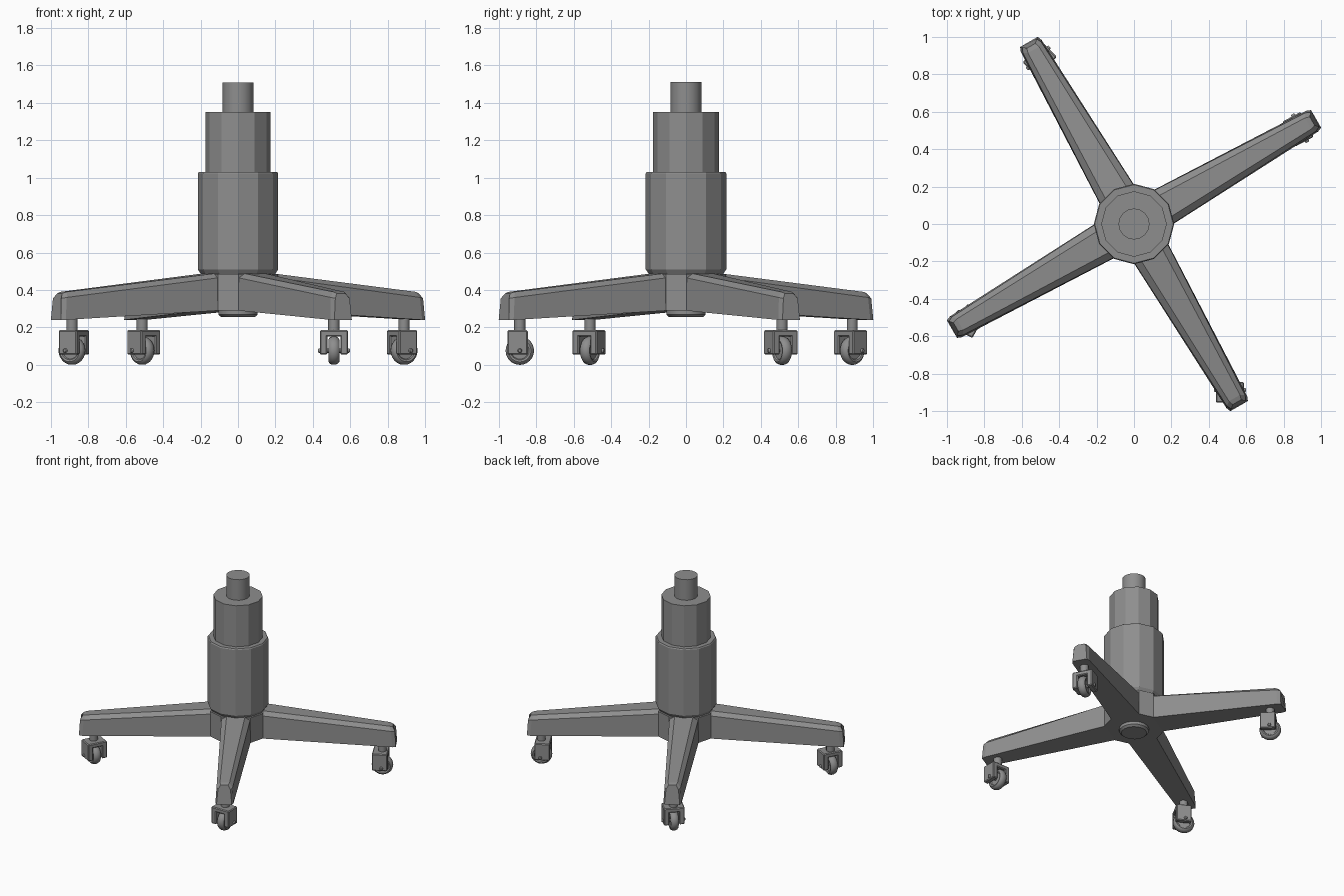
import bpy, bmesh
from math import pi, cos, sin, radians
from mathutils import Matrix, Vector

cube = bpy.data.objects.get("Cube")
if cube:
    bpy.data.objects.remove(cube)

# One plain grey for the whole stand
grey = bpy.data.materials.new("grey_plastic")
grey.use_nodes = True
COLOR = (0.27, 0.27, 0.27, 1)
grey.diffuse_color = COLOR
grey.node_tree.nodes["Principled BSDF"].inputs["Base Color"].default_value = COLOR


def finish(name, bm, matrix=Matrix(), smooth=None, bevel=0):
    bmesh.ops.recalc_face_normals(bm, faces=bm.faces)
    mesh = bpy.data.meshes.new(name)
    bm.to_mesh(mesh)
    bm.free()
    mesh.materials.append(grey)
    obj = bpy.data.objects.new(name, mesh)
    bpy.context.collection.objects.link(obj)
    obj.matrix_world = matrix
    if bevel:
        mod = obj.modifiers.new("bevel", "BEVEL")
        mod.width = bevel
        mod.segments = 1
    if smooth:
        bpy.ops.object.select_all(action="DESELECT")
        obj.select_set(True)
        bpy.context.view_layer.objects.active = obj
        bpy.ops.object.shade_smooth_by_angle(angle=radians(smooth))
    return obj


def loft(bm, rings):
    """Skin closed rings of points and cap both ends."""
    loops = [[bm.verts.new(p) for p in ring] for ring in rings]
    n = len(loops[0])
    for a, b in zip(loops, loops[1:]):
        for i in range(n):
            j = (i + 1) % n
            bm.faces.new((a[i], a[j], b[j], b[i]))
    bm.faces.new(loops[0])
    bm.faces.new(loops[-1])


def lathe(name, profile, sides, matrix=Matrix(), smooth=None):
    """Turn (radius, height) pairs about the local z axis."""
    bm = bmesh.new()
    loft(bm, [[(r * cos(2 * pi * i / sides), r * sin(2 * pi * i / sides), z)
               for i in range(sides)] for r, z in profile])
    return finish(name, bm, matrix, smooth)


def arm_ring(bottom, shoulder, top):
    """Six-sided section; each level is (reach, half width, height)."""
    right = [Vector((r, -w, z)) for r, w, z in (bottom, shoulder, top)]
    left = [Vector((r, w, z)) for r, w, z in (top, shoulder, bottom)]
    return right + left


# Telescoping column
lathe("lower_column", [(0.195, 0.48), (0.215, 0.51), (0.215, 1.022), (0.21, 1.03)], 12)
lathe("middle_column", [(0.175, 1.0), (0.175, 1.35)], 12)
lathe("top_post", [(0.083, 1.33), (0.083, 1.51)], 16, smooth=25)
lathe("hub_cap", [(0.09, 0.255), (0.105, 0.268), (0.105, 0.32)], 16, smooth=25)

# Hub joining the four arms
ARM_ANGLES = [radians(a) for a in (30, 120, 210, 300)]
bm = bmesh.new()
outline = []
for a in ARM_ANGLES:
    for side in (-0.105, 0.105):
        outline.append((0.185 * cos(a) - side * sin(a), 0.185 * sin(a) + side * cos(a)))
loft(bm, [[(x, y, z) for x, y in outline] for z in (0.29, 0.485)])
finish("hub", bm)

# Tapered arms with sloping shoulders and a chamfered tip
for k, a in enumerate(ARM_ANGLES):
    bm = bmesh.new()
    loft(bm, [
        arm_ring((0.18, 0.105, 0.29), (0.18, 0.102, 0.465), (0.18, 0.065, 0.488)),
        arm_ring((1.1, 0.064, 0.24), (1.09, 0.057, 0.36), (1.075, 0.034, 0.39)),
        arm_ring((1.124, 0.054, 0.24), (1.117, 0.044, 0.355), (1.1, 0.026, 0.382)),
    ])
    finish(f"arm_{k + 1}", bm, Matrix.Rotation(a, 4, "Z"))


def box(name, size, center, matrix, bevel):
    bm = bmesh.new()
    bmesh.ops.create_cube(bm, size=1, matrix=Matrix.Translation(center) @ Matrix.Diagonal((*size, 1)))
    return finish(name, bm, matrix, bevel=bevel)


# Swivel casters: stem, forked housing, axle and wheel
SWIVELS = (-62, 45, 62, 0)
AXLE = Matrix.Translation((0, 0, 0.076)) @ Matrix.Rotation(pi / 2, 4, "Y")
for k, (a, swivel) in enumerate(zip(ARM_ANGLES, SWIVELS)):
    n = k + 1
    place = Matrix.Translation((1.025 * cos(a), 1.025 * sin(a), 0)) @ Matrix.Rotation(radians(swivel), 4, "Z")
    lathe(f"caster_{n}_stem", [(0.03, 0.17), (0.03, 0.26)], 12, place, 35)
    box(f"caster_{n}_housing_top", (0.15, 0.11, 0.034), (0, -0.012, 0.168), place, 0.006)
    for side, x in (("left", 0.055), ("right", -0.055)):
        box(f"caster_{n}_{side}_cheek", (0.04, 0.11, 0.115), (x, -0.012, 0.112), place, 0.006)
    lathe(f"caster_{n}_axle", [(0.008, -0.085), (0.012, -0.08), (0.012, 0.08), (0.008, 0.085)],
          10, place @ AXLE, 40)
    # Rounded tyre with a recessed disc on each face
    half = [(0.045, 0.018), (0.05, 0.026), (0.06, 0.029), (0.07, 0.022), (0.076, 0.008)]
    profile = [(r, -w) for r, w in half] + [(r, w) for r, w in reversed(half)]
    lathe(f"caster_{n}_wheel", profile, 24, place @ AXLE, 40)
